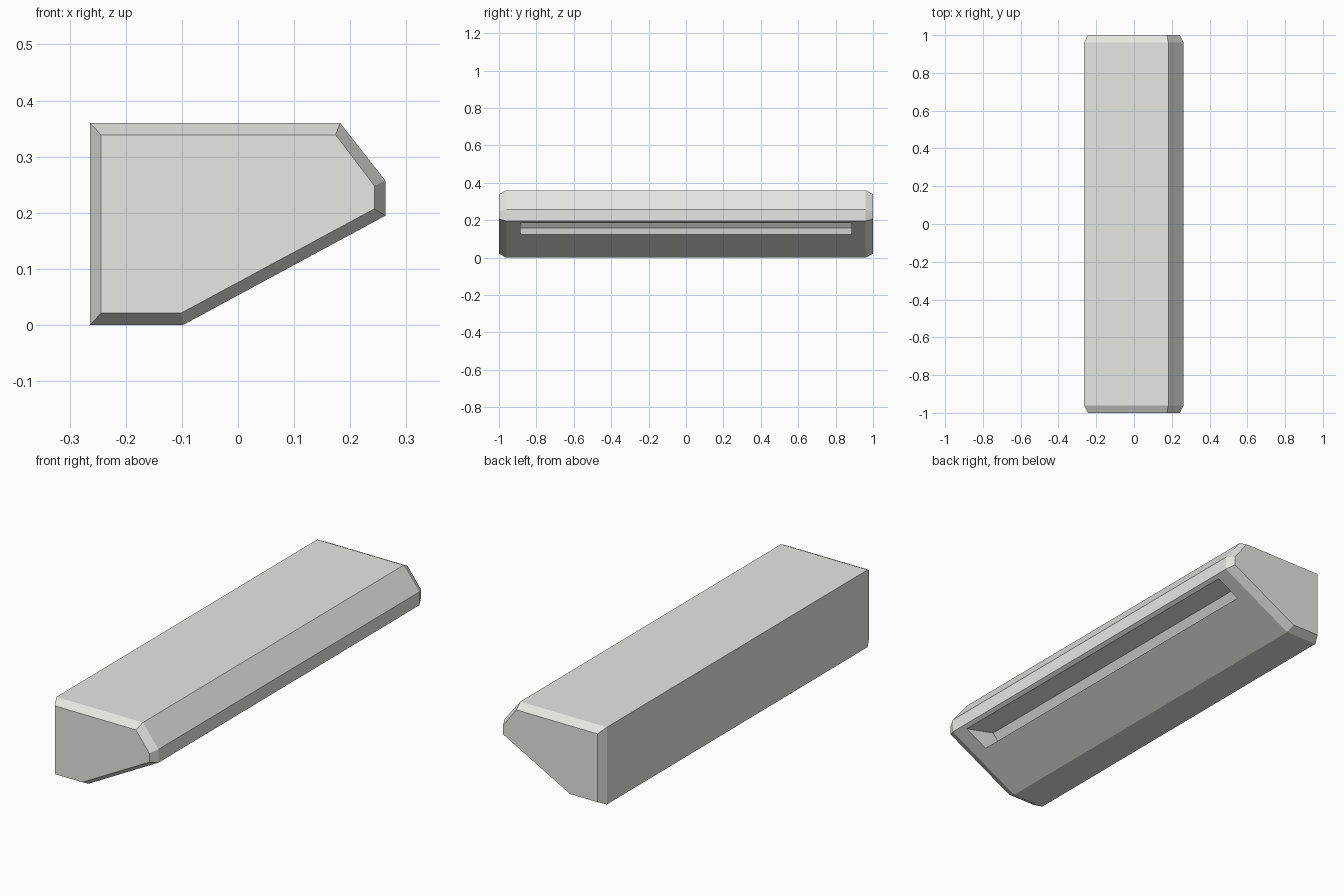
import bpy, bmesh

if "Cube" in bpy.data.objects:
    bpy.data.objects.remove(bpy.data.objects["Cube"])

# single warm light grey
grey = bpy.data.materials.new("warm_light_grey")
grey.diffuse_color = (0.8, 0.8, 0.78, 1)
grey.use_nodes = True
grey.node_tree.nodes["Principled BSDF"].inputs["Base Color"].default_value = grey.diffuse_color


def loft(name, sections):
    """Solid from (y, [(x, z), ...]) sections joined in order and capped."""
    bm = bmesh.new()
    rings = [[bm.verts.new((x, y, z)) for x, z in prof] for y, prof in sections]
    n = len(rings[0])
    for a, b in zip(rings, rings[1:]):
        for i in range(n):
            j = (i + 1) % n
            bm.faces.new((a[i], a[j], b[j], b[i]))
    bm.faces.new(rings[0])
    bm.faces.new(rings[-1])
    bmesh.ops.recalc_face_normals(bm, faces=bm.faces)
    mesh = bpy.data.meshes.new(name)
    bm.to_mesh(mesh)
    bm.free()
    mesh.materials.append(grey)
    ob = bpy.data.objects.new(name, mesh)
    bpy.context.collection.objects.link(ob)
    return ob


# housing: long body with chamfered ends
outer = [(-0.264, 0), (-0.098, 0), (0.263, 0.195),
         (0.263, 0.257), (0.182, 0.36), (-0.264, 0.36)]
inner = [(-0.244, 0.021), (-0.102, 0.021), (0.243, 0.207),
         (0.243, 0.248), (0.174, 0.339), (-0.244, 0.339)]
housing = loft("housing", [(-1, inner), (-0.96, outer), (0.96, outer), (1, inner)])

# long slot recessed into the sloped underside
slot = [(0.041, 0.158), (0.151, 0.118), (0.26, 0.181), (0.087, 0.221)]
cutter = loft("slot_cutter", [(-0.885, slot), (0.885, slot)])
cutter.hide_render = True
mod = housing.modifiers.new("slot", "BOOLEAN")
mod.operation = "DIFFERENCE"
mod.solver = "EXACT"
mod.object = cutter
bpy.context.view_layer.objects.active = housing
bpy.ops.object.modifier_apply(modifier=mod.name)
bpy.data.objects.remove(cutter)
